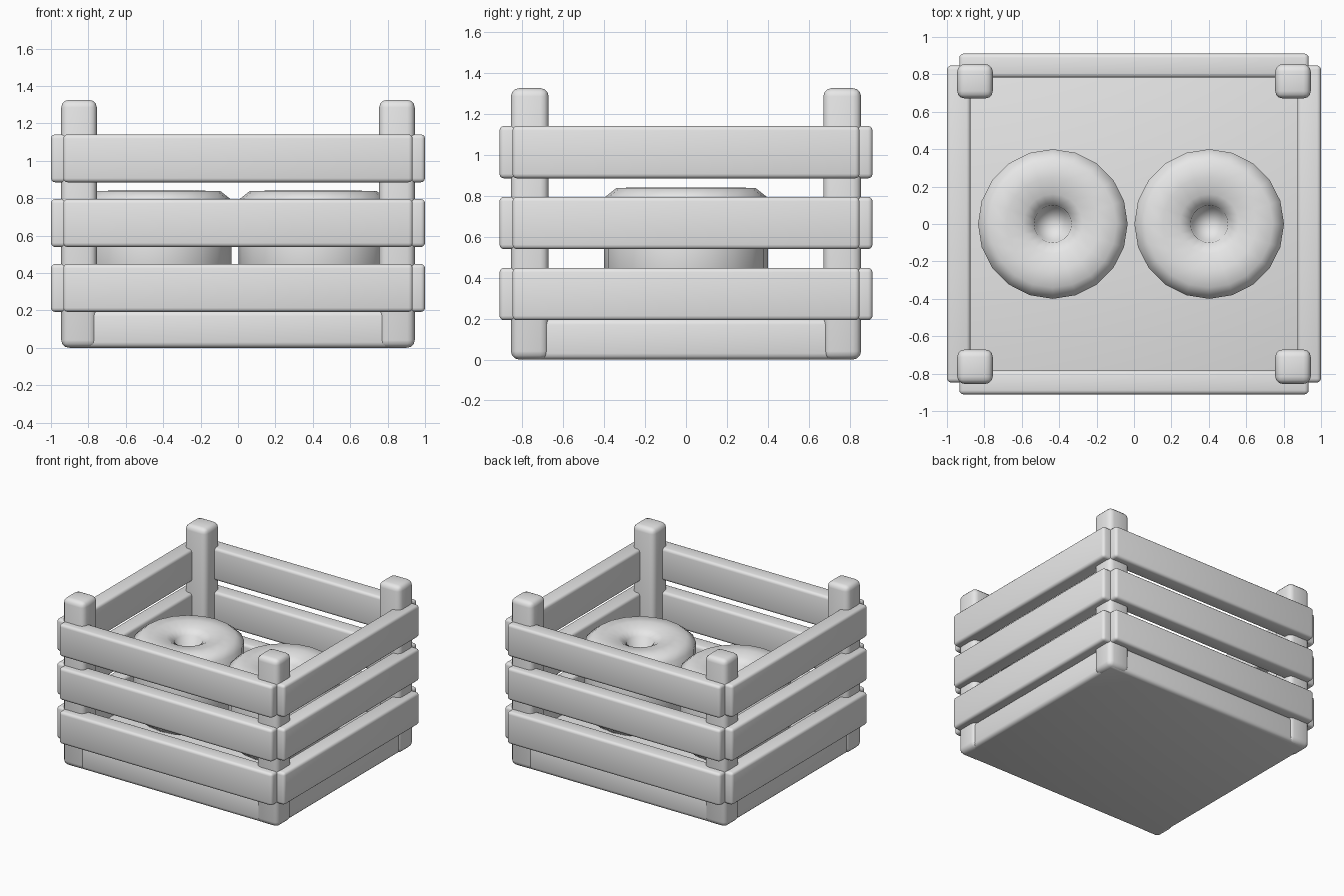
import bpy, bmesh, math
from mathutils import Vector

if "Cube" in bpy.data.objects:
    bpy.data.objects.remove(bpy.data.objects["Cube"])

grey = bpy.data.materials.new("light_grey")
grey.use_nodes = True
grey.diffuse_color = (0.8, 0.8, 0.8, 1)
grey.node_tree.nodes["Principled BSDF"].inputs["Base Color"].default_value = (0.8, 0.8, 0.8, 1)


def finish(name, bm, angle):
    mesh = bpy.data.meshes.new(name)
    bmesh.ops.recalc_face_normals(bm, faces=bm.faces)
    bm.to_mesh(mesh)
    bm.free()
    mesh.materials.append(grey)
    obj = bpy.data.objects.new(name, mesh)
    bpy.context.collection.objects.link(obj)
    bpy.ops.object.select_all(action="DESELECT")
    obj.select_set(True)
    bpy.context.view_layer.objects.active = obj
    bpy.ops.object.shade_smooth_by_angle(angle=math.radians(angle))
    return obj


def rounded_box(name, centre, size, bevel):
    bm = bmesh.new()
    bmesh.ops.create_cube(bm, size=1)
    bmesh.ops.scale(bm, vec=size, verts=bm.verts)
    bmesh.ops.bevel(bm, geom=bm.edges[:], offset=bevel, segments=3,
                    profile=0.5, affect="EDGES")
    bmesh.ops.translate(bm, vec=centre, verts=bm.verts)
    return finish(name, bm, 50)


def ring(name, x):
    # Tall ring with rounded shoulders and a dished centre
    profile = [(0, 0.2), (0.34, 0.2), (0.4, 0.25), (0.4, 0.79), (0.34, 0.838),
               (0.25, 0.84), (0.16, 0.825), (0.1, 0.79), (0.09, 0.72), (0, 0.67)]
    bm = bmesh.new()
    verts = [bm.verts.new((r, 0, z)) for r, z in profile]
    edges = [bm.edges.new(pair) for pair in zip(verts, verts[1:])]
    bmesh.ops.spin(bm, geom=verts + edges, axis=(0, 0, 1), cent=(0, 0, 0),
                   angle=math.tau, steps=20)
    bmesh.ops.remove_doubles(bm, verts=bm.verts, dist=0.0005)
    bmesh.ops.translate(bm, vec=Vector((x, 0, 0)), verts=bm.verts)
    return finish(name, bm, 65)


# Floor
rounded_box("crate_floor", (0, 0, 0.1), (1.86, 1.69, 0.2), 0.03)

# Corner posts
for sx, side in ((-1, "right"), (1, "left")):
    for sy, end in ((-1, "front"), (1, "back")):
        rounded_box(f"{end}_{side}_post", (sx * 0.85, sy * 0.763, 0.663),
                    (0.19, 0.184, 1.325), 0.04)

# Three rows of slats on each side
for row, z in enumerate((0.32, 0.667, 1.013), 1):
    for s, end, side in ((-1, "front", "right"), (1, "back", "left")):
        rounded_box(f"{end}_slat_{row}", (0, s * 0.847, z), (1.868, 0.128, 0.256), 0.022)
        rounded_box(f"{side}_slat_{row}", (s * 0.937, 0, z), (0.126, 1.695, 0.256), 0.022)

# Two rings resting on the floor
ring("right_ring", -0.434)
ring("left_ring", 0.402)
